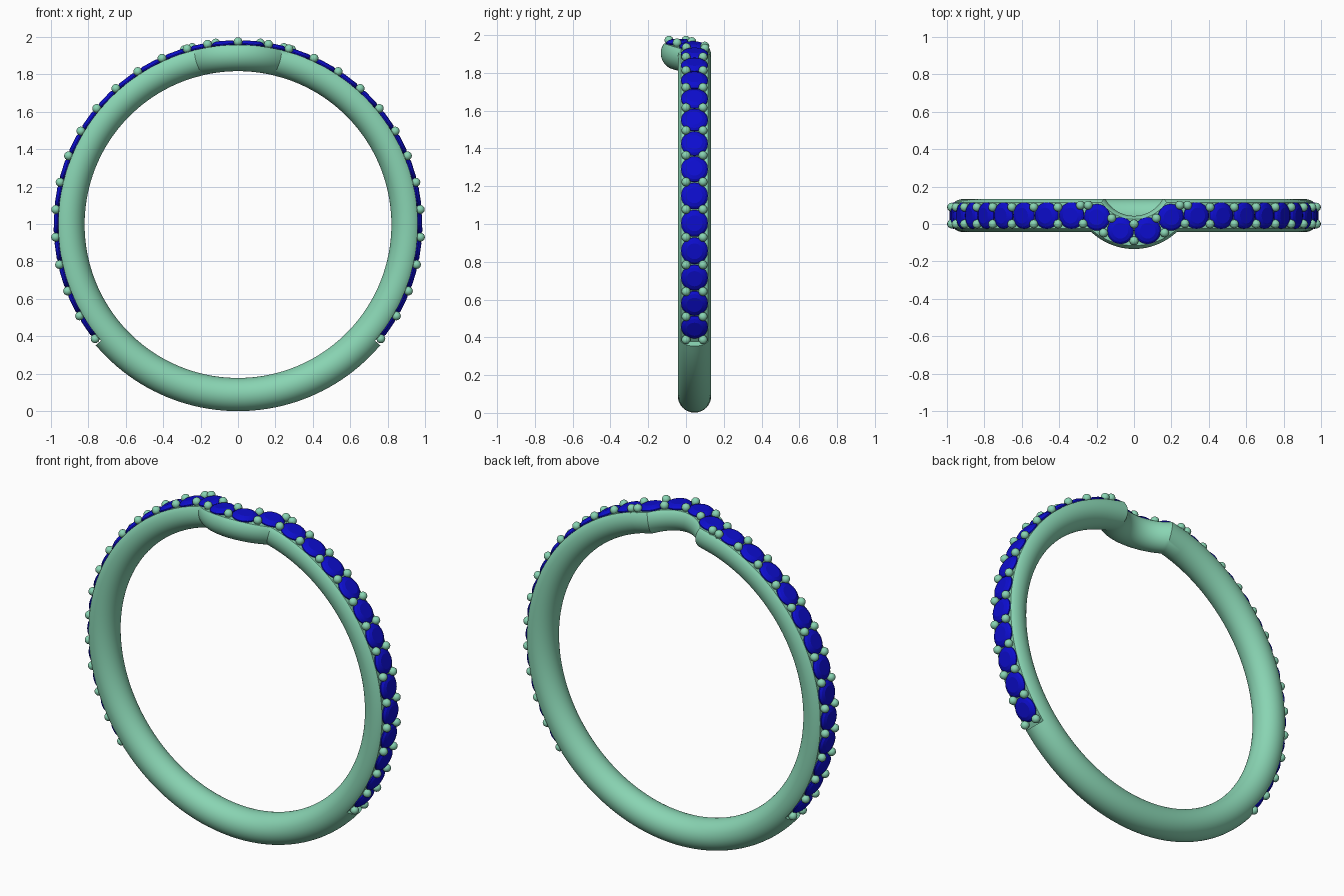
import bpy, bmesh, math
from mathutils import Vector, Matrix

if "Cube" in bpy.data.objects:
    bpy.data.objects.remove(bpy.data.objects["Cube"])

CZ, CY = 0.997, 0.045          # ring centre
RC, TUBE = 0.907, 0.0885       # ring radius, tube radius
SEAT = 0.052                   # height of the flat stone seat above the tube centre
BEND, DROP = 0.29, 0.20        # radius of the curved dip, distance of its centre behind the band
KINK = math.acos(DROP / BEND)
S_KINK = BEND * KINK
A_KINK = BEND * math.sin(KINK)
UNROLL = 0.975                 # radius on which flat layout lengths are measured
GAP, STONES = 0.1476, 15
END = math.radians(130.3)


def material(name, rgb):
    m = bpy.data.materials.new(name)
    m.diffuse_color = (*rgb, 1)
    m.use_nodes = True
    m.node_tree.nodes["Principled BSDF"].inputs["Base Color"].default_value = m.diffuse_color
    return m


METAL = material("green_metal", (0.25, 0.66, 0.45))
BLUE = material("blue_stone", (0.004, 0.004, 0.62))


def wrap(a, y, r):
    """Wrap the flat layout (a along, y across) around the finger."""
    t = a / UNROLL
    return Vector((r * math.sin(t), y, CZ + r * math.cos(t)))


def layout(s, u):
    """Point at path length s, shifted u across the band."""
    sg, s = (-1 if s < 0 else 1), abs(s)
    if s < S_KINK:
        p = s / BEND
        return sg * (BEND - u) * math.sin(p), CY + DROP - (BEND - u) * math.cos(p)
    return sg * (s - S_KINK + A_KINK), CY + u


def finish(bm, name, mat, angle):
    bmesh.ops.recalc_face_normals(bm, faces=bm.faces)
    me = bpy.data.meshes.new(name)
    bm.to_mesh(me)
    bm.free()
    ob = bpy.data.objects.new(name, me)
    bpy.context.collection.objects.link(ob)
    me.materials.append(mat)
    bpy.ops.object.select_all(action='DESELECT')
    ob.select_set(True)
    bpy.context.view_layer.objects.active = ob
    bpy.ops.object.shade_smooth_by_angle(angle=math.radians(angle))
    return ob


# Band: tube swept round the finger, with mitred dip and flat stone seat
half = [("dip", i / 12, True) for i in range(13)]
half += [("ring", math.radians(17) + (END - math.radians(17)) * i / 48, True) for i in range(49)]
half += [("ring", END + (math.pi - END) * i / 22, False) for i in range(23)]
stations = [(1, h) for h in half] + [(-1, h) for h in half[-2:0:-1]]
N = 48
bm = bmesh.new()
rings = []
for side, (kind, t, flat) in stations:
    ring = []
    for j in range(N):
        w = 2 * math.pi * j / N
        u, v = TUBE * math.cos(w), TUBE * math.sin(w)
        if flat:
            v = min(v, SEAT)
        if kind == "dip":
            p = t * math.acos((DROP - u) / (BEND - u))
            a, y = (BEND - u) * math.sin(p), CY + DROP - (BEND - u) * math.cos(p)
        else:
            a, y = t * UNROLL, CY + u
        ring.append(bm.verts.new(wrap(side * a, y, RC + v)))
    rings.append(ring)
for i, r0 in enumerate(rings):
    r1 = rings[(i + 1) % len(rings)]
    for j in range(N):
        k = (j + 1) % N
        bm.faces.new((r0[j], r0[k], r1[k], r1[j]))
bmesh.ops.remove_doubles(bm, verts=bm.verts, dist=1e-6)
finish(bm, "band", METAL, 30)

# Round cut stones: table, crown, girdle and pavilion
PROFILE = [(0.042, 0.020), (0.060, 0.013), (0.071, 0.003), (0.071, -0.003), (0.004, -0.055)]
bm = bmesh.new()
M = 24
for k in range(STONES):
    for side in (-1, 1):
        a, y = layout(side * (k + 0.5) * GAP, 0)
        mat = Matrix.Translation(wrap(a, y, 0.963)) @ Matrix.Rotation(a / UNROLL, 4, 'Y')
        loops = [[bm.verts.new(mat @ Vector((r * math.cos(2 * math.pi * j / M),
                                             r * math.sin(2 * math.pi * j / M), h)))
                  for j in range(M)] for r, h in PROFILE]
        bm.faces.new(loops[0])
        bm.faces.new(loops[-1])
        for l0, l1 in zip(loops, loops[1:]):
            for j in range(M):
                n = (j + 1) % M
                bm.faces.new((l0[j], l0[n], l1[n], l1[j]))
finish(bm, "stones", BLUE, 20)

# Prong beads: a pair between neighbouring stones, doubled behind each kink
spots = []
for k in range(-STONES, STONES + 1):
    if abs(k) == 2:
        sg = k // 2
        spots += [(sg * 0.29, CY + 0.055), (sg * 0.247, CY + 0.055), (sg * 0.275, CY - 0.043)]
    else:
        spots += [layout(k * GAP, u) for u in (-0.045, 0.045)]
bm = bmesh.new()
for a, y in spots:
    # bead on a short post sunk into the seat
    bmesh.ops.create_icosphere(bm, subdivisions=3, radius=0.0235,
                               matrix=Matrix.Translation(wrap(a, y, 0.976)))
    bmesh.ops.create_cone(bm, segments=12, radius1=0.018, radius2=0.018, depth=0.04,
                          matrix=Matrix.Translation(wrap(a, y, 0.955)) @ Matrix.Rotation(a / UNROLL, 4, 'Y'))
finish(bm, "prong_beads", METAL, 40)
